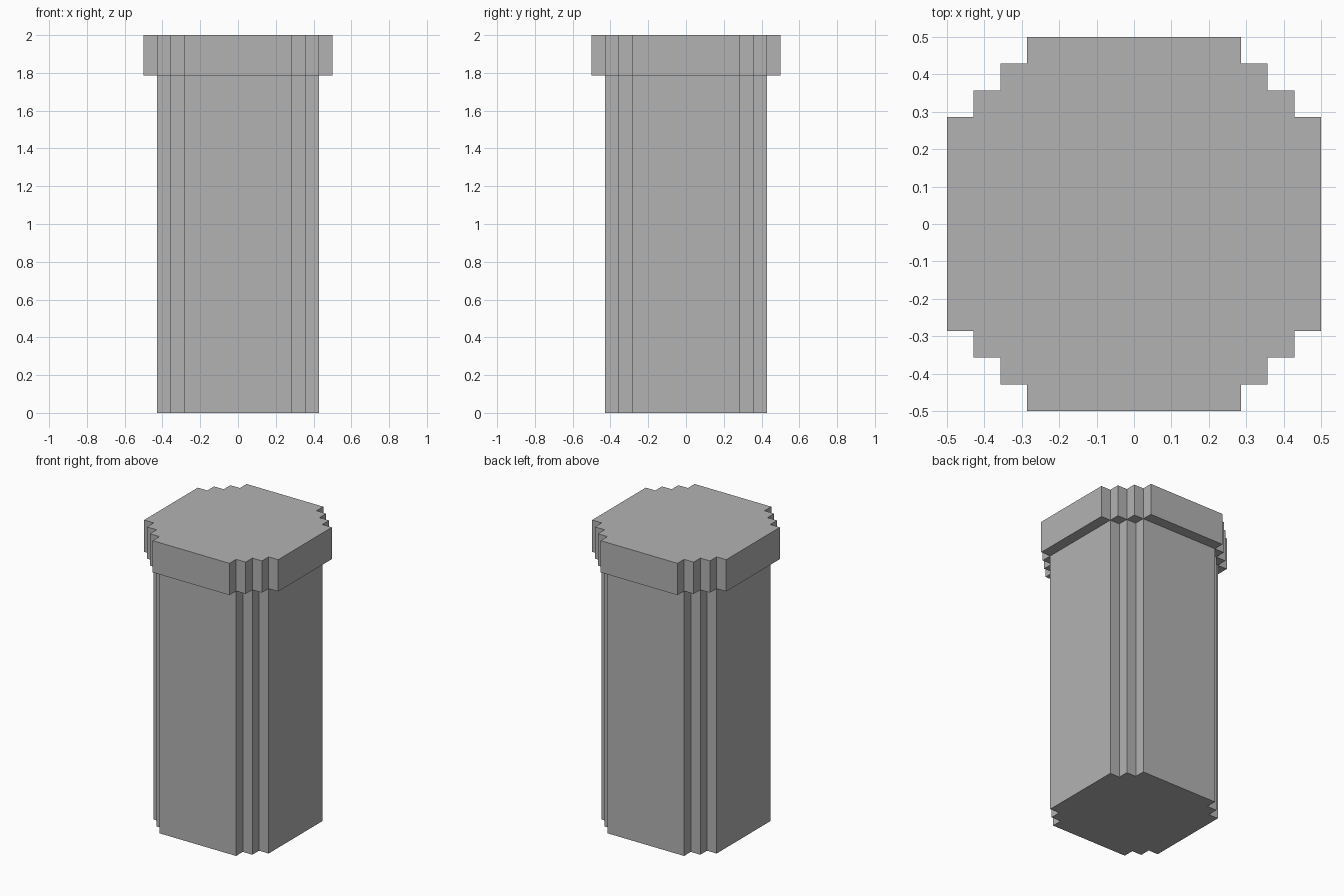
import bpy
import bmesh
from mathutils import Matrix, Vector

STEP = 1 / 14          # width of one stair step in the outline
HEIGHT = 2.0
CAP_BOTTOM = HEIGHT - 3 * STEP

cube = bpy.data.objects.get("Cube")
if cube:
    bpy.data.objects.remove(cube, do_unlink=True)

GREY = (0.45, 0.45, 0.45, 1)
stone = bpy.data.materials.new("plain grey")
stone.diffuse_color = GREY
stone.use_nodes = True
stone.node_tree.nodes["Principled BSDF"].inputs["Base Color"].default_value = GREY


def stepped_outline(outer, inner):
    """Square outline whose corners are stairs from outer down to inner."""
    corner = [Vector((outer, inner, 0))]
    for i in range(outer - inner):
        corner.append(Vector((outer - i - 1, inner + i, 0)))
        corner.append(Vector((outer - i - 1, inner + i + 1, 0)))
    quarter = Matrix(((0, -1, 0), (1, 0, 0), (0, 0, 1)))
    points = []
    for _ in range(4):
        points += corner
        corner = [quarter @ p for p in corner]
    return [p * STEP for p in points]


def stepped_prism(name, outer, inner, bottom, top):
    bm = bmesh.new()
    base = bm.faces.new([bm.verts.new((p.x, p.y, bottom))
                         for p in stepped_outline(outer, inner)])
    grown = bmesh.ops.extrude_face_region(bm, geom=[base], use_keep_orig=True)
    moved = [v for v in grown["geom"] if isinstance(v, bmesh.types.BMVert)]
    bmesh.ops.translate(bm, verts=moved, vec=(0, 0, top - bottom))
    bmesh.ops.recalc_face_normals(bm, faces=bm.faces)
    mesh = bpy.data.meshes.new(name)
    bm.to_mesh(mesh)
    bm.free()
    mesh.materials.append(stone)
    bpy.context.collection.objects.link(bpy.data.objects.new(name, mesh))


# Tall shaft and the wider rim on top of it
stepped_prism("shaft", 6, 4, 0, CAP_BOTTOM)
stepped_prism("top_rim", 7, 4, CAP_BOTTOM, HEIGHT)
